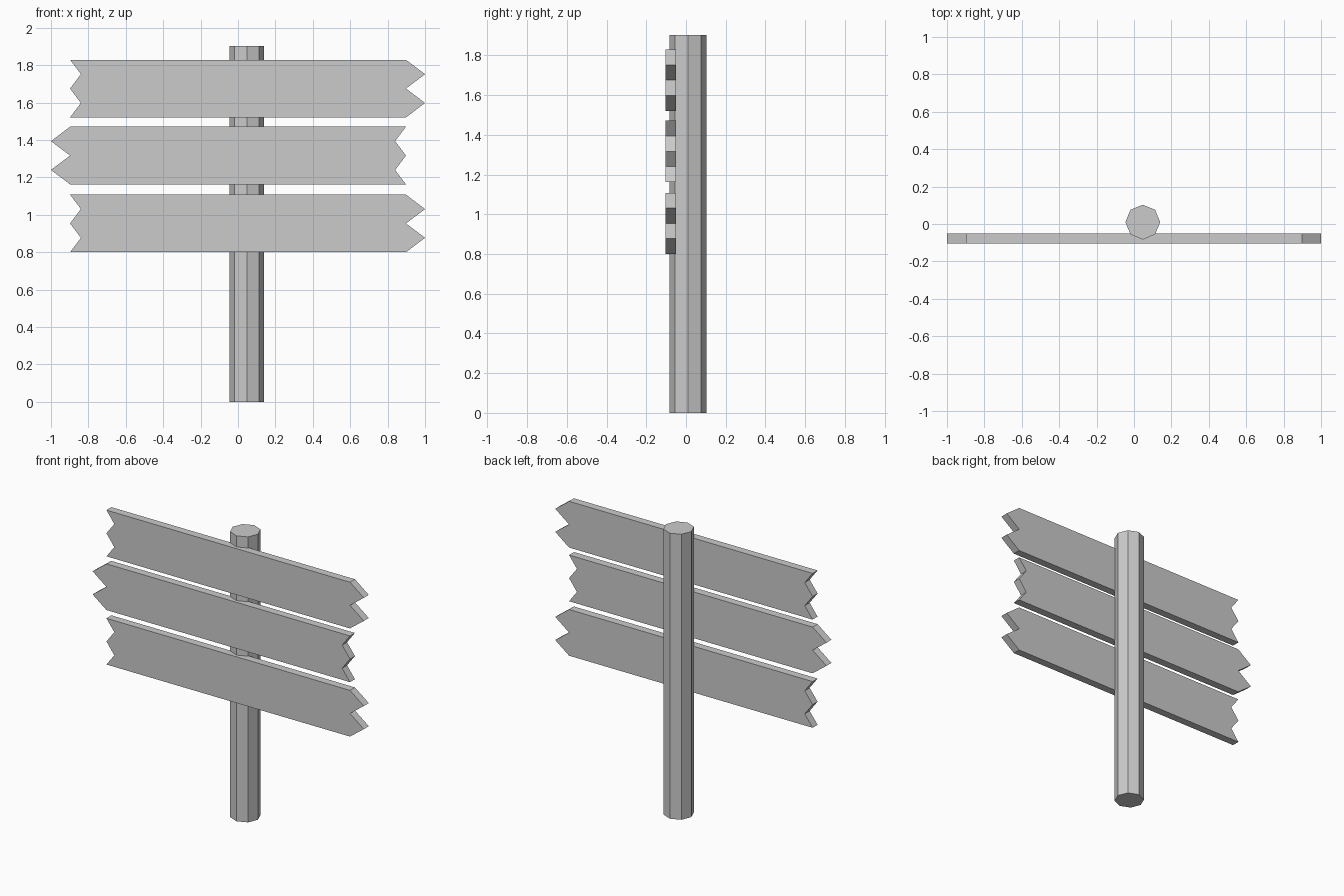
import bpy
import bmesh

if "Cube" in bpy.data.objects:
    bpy.data.objects.remove(bpy.data.objects["Cube"])

POST_X, POST_Y, POST_R, POST_H = 0.047, 0.01, 0.093, 1.903
Y_FRONT, THICK = -0.103, 0.052
BOARD_H = 0.308


def make_board(name, z0, direction):
    """Zigzag-ended plank; direction +1 points right, -1 points left."""
    q = BOARD_H / 4
    # notched tail going down, then pointed head going up
    tail = [(-0.84 if i % 2 else -0.898, i * q) for i in (4, 3, 2, 1, 0)]
    head = [(1.0 if i % 2 else 0.898, i * q) for i in range(5)]
    bm = bmesh.new()
    verts = [bm.verts.new((x * direction, Y_FRONT, z0 + z)) for x, z in tail + head]
    face = bm.faces.new(verts)
    ext = bmesh.ops.extrude_face_region(bm, geom=[face], use_keep_orig=True)
    moved = [g for g in ext["geom"] if isinstance(g, bmesh.types.BMVert)]
    bmesh.ops.translate(bm, verts=moved, vec=(0, THICK, 0))
    bmesh.ops.recalc_face_normals(bm, faces=bm.faces)
    mesh = bpy.data.meshes.new(name)
    bm.to_mesh(mesh)
    bm.free()
    obj = bpy.data.objects.new(name, mesh)
    bpy.context.collection.objects.link(obj)
    return obj


# Octagonal post
bpy.ops.mesh.primitive_cylinder_add(vertices=8, radius=POST_R, depth=POST_H,
                                    location=(POST_X, POST_Y, POST_H / 2))
bpy.context.object.name = "post"

# Three direction boards, alternating sides
for name, z0, direction in (("lower_board", 0.80, 1),
                            ("middle_board", 1.163, -1),
                            ("upper_board", 1.521, 1)):
    make_board(name, z0, direction)
